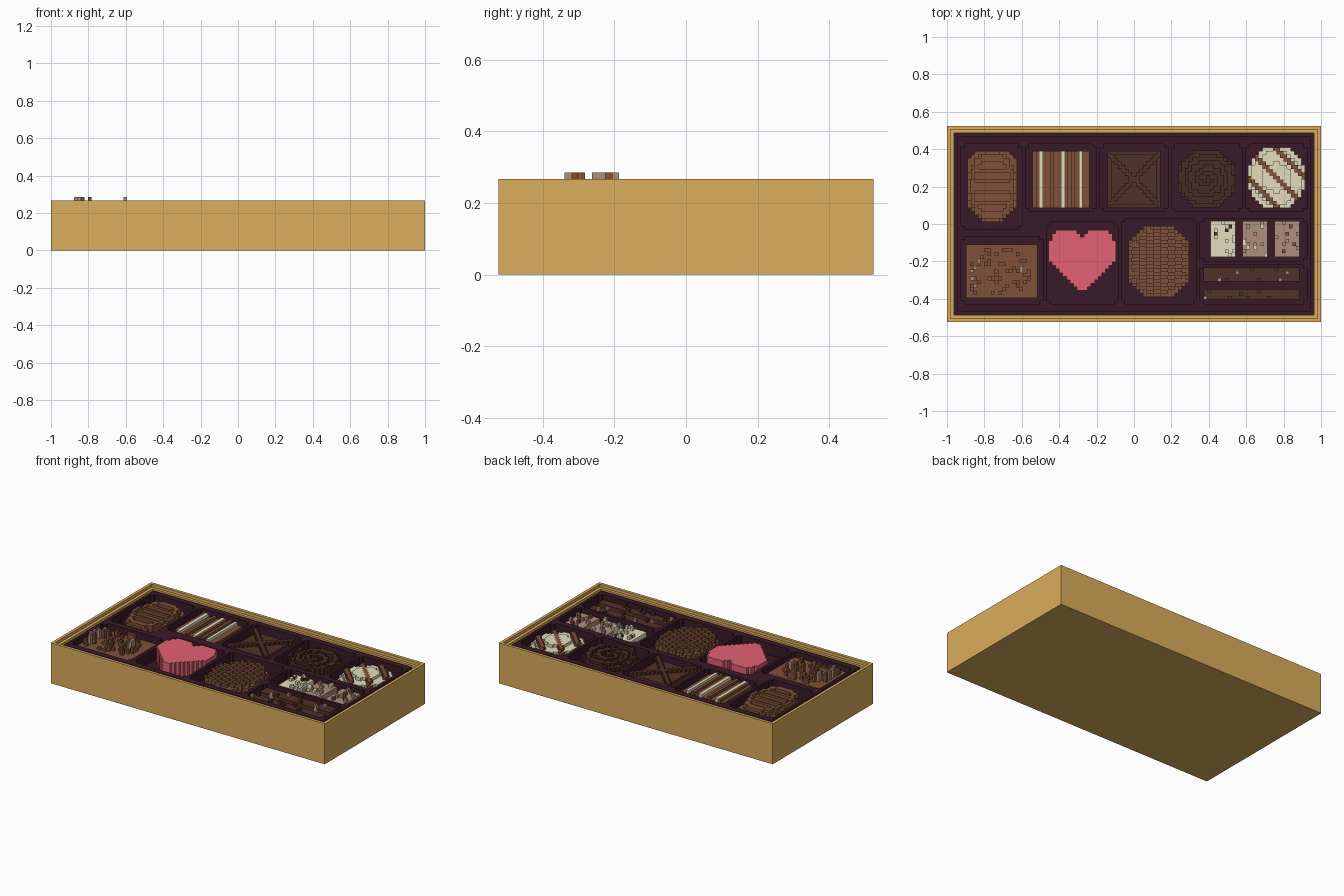
import bpy, bmesh, math, random

if "Cube" in bpy.data.objects:
    bpy.data.objects.remove(bpy.data.objects["Cube"])

random.seed(7)
U = 2 / 105                      # size of one block
NX, NY = 105, 55                 # box footprint in blocks
FLOOR = 9                        # level of the tray pockets


def lin(c):
    c /= 255
    return c / 12.92 if c <= 0.04045 else ((c + 0.055) / 1.055) ** 2.4


MATS = {}
for key, name, rgb in [
    ("gold", "gold card", (219, 173, 92)),
    ("tray", "plum tray", (58, 26, 41)),
    ("milk", "milk chocolate", (127, 81, 57)),
    ("dark", "dark chocolate", (82, 49, 40)),
    ("bitter", "bitter chocolate", (70, 43, 35)),
    ("cream", "white chocolate", (228, 222, 188)),
    ("nut", "nut praline", (176, 141, 122)),
    ("pink", "pink chocolate", (227, 97, 115)),
]:
    m = bpy.data.materials.new(name)
    m.diffuse_color = (*[lin(c) for c in rgb], 1)
    m.use_nodes = True
    m.node_tree.nodes["Principled BSDF"].inputs["Base Color"].default_value = m.diffuse_color
    MATS[key] = m


def pos(i, j, k):
    return ((i - NX / 2) * U, (j - NY / 2) * U, k * U)


def finish(bm, name, keys):
    me = bpy.data.meshes.new(name)
    bm.to_mesh(me)
    bm.free()
    for k in keys:
        me.materials.append(MATS[k])
    ob = bpy.data.objects.new(name, me)
    bpy.context.collection.objects.link(ob)
    return ob


def blocks(name, rect, fn, base=FLOOR, shift=(0, 0)):
    """Stepped block surface: fn(i, j) gives (level, colour) or None."""
    i0, i1, j0, j1 = rect
    cells = {}
    for i in range(i0, i1):
        for j in range(j0, j1):
            c = fn(i, j)
            if c:
                cells[i, j] = c
    keys = sorted({c[1] for c in cells.values()})
    bm = bmesh.new()

    def quad(pts, key):
        f = bm.faces.new([bm.verts.new(pos(*p)) for p in pts])
        f.material_index = keys.index(key)

    for (i, j), (h, key) in cells.items():
        ring = [(i, j), (i + 1, j), (i + 1, j + 1), (i, j + 1)]
        quad([(*p, h) for p in ring], key)
        for n, (di, dj) in enumerate([(0, -1), (1, 0), (0, 1), (-1, 0)]):
            low = cells.get((i + di, j + dj), (base,))[0]
            if low < h:
                a, b = ring[n], ring[(n + 1) % 4]
                quad([(*a, low), (*b, low), (*b, h), (*a, h)], key)
    bmesh.ops.remove_doubles(bm, verts=bm.verts, dist=U * 0.01)
    ob = finish(bm, name, keys)
    ob.location = (shift[0] * U, shift[1] * U, 0)


def in_rect(i, j, r, cut=0):
    """Inside a rectangle with corners cut off diagonally."""
    dx, dy = min(i - r[0], r[1] - 1 - i), min(j - r[2], r[3] - 1 - j)
    return dx >= 0 and dy >= 0 and dx + dy >= cut


def radius(i, j, r):
    """0 at the middle of the rectangle, 1 on its inscribed ellipse."""
    return math.hypot((2 * i + 1 - r[0] - r[1]) / (r[1] - r[0]),
                      (2 * j + 1 - r[2] - r[3]) / (r[3] - r[2]))


# gold box: rectangles (inset, level) joined into a stepped rim
bm = bmesh.new()
loops = []
for d, k in [(0, 0), (0, 14), (1, 14), (1, 13), (2, 13), (2, 12)]:
    loops.append([bm.verts.new(pos(*p, k)) for p in
                  [(d, d), (NX - d, d), (NX - d, NY - d), (d, NY - d)]])
for a, b in zip(loops, loops[1:]):
    for n in range(4):
        m = (n + 1) % 4
        bm.faces.new([a[n], a[m], b[m], b[n]])
bm.faces.new(loops[0][::-1])
finish(bm, "gold_box", ["gold"])

# tray with ten pockets and a groove along the rim
POCKETS = [(4, 21, 26, 50), (22, 42, 31, 50), (43, 62, 31, 50), (63, 83, 31, 50),
           (84, 101, 31, 50), (4, 27, 5, 24), (28, 48, 5, 28), (49, 70, 5, 29),
           (71, 101, 17, 29), (71, 101, 5, 16)]


def tray(i, j):
    if any(in_rect(i, j, p, 1) for p in POCKETS):
        return FLOOR, "tray"
    return (13 if in_rect(i, j, (3, NX - 3, 3, NY - 3)) else 12), "tray"


blocks("tray", (2, NX - 2, 2, NY - 2), tray, base=12)

# ribbed long chocolate
R1 = (6, 20, 28, 48)


def ribbed(i, j):
    if not in_rect(i, j, R1, 4 if j < 38 else 2):
        return None
    q = radius(i, j, R1)
    ridge = j % 3 == 0 and 8 <= i < 18 or 0.8 < q < 0.95
    return (11 if q > 1 else 13 if ridge else 12), "milk"


blocks("ribbed_chocolate", R1, ribbed, shift=(-0.3, 0))


# striped square chocolate
def striped(i, j):
    if i in (26, 32, 37):
        return 13, "cream"
    return (13 if i in (25, 29, 33, 35) else 12), "milk"


blocks("striped_chocolate", (24, 40, 32, 48), striped)

# dark square with raised cross
R3 = (45, 60, 32, 48)


def crossed(i, j):
    x, y = i - 52, j - 39.5
    edge = not in_rect(i, j, (46, 59, 33, 47))
    return (13 if abs(abs(x) - abs(y)) < 1 else 11 if edge else 12), "dark"


blocks("crossed_chocolate", R3, crossed)

# dark swirl
R4 = (65, 81, 32, 48)


def swirl(i, j):
    if not in_rect(i, j, R4, 4):
        return None
    a = math.atan2(j + 0.5 - 40, i + 0.5 - 73) / (2 * math.pi)
    turn = (radius(i, j, R4) * 2.6 + a) % 1
    return (13 if turn < 0.5 else 12), "bitter"


blocks("swirl_chocolate", R4, swirl, shift=(-0.2, 0.2))

# white round with diagonal drizzle
R5 = (85, 101, 32, 49)


def drizzled(i, j):
    q = radius(i, j, R5)
    if q > 1.04:
        return None
    if any(0 <= i + j - s <= 1 for s in (124, 132, 140)):
        return (13 if q < 0.85 else 12), "milk"
    return (13 if q < 0.5 else 12 if q < 0.9 else 11), "cream"


blocks("drizzled_chocolate", R5, drizzled, shift=(-0.5, 0))


# rectangular chocolate with chopped nuts on top
def nutty(i, j):
    if in_rect(i, j, (7, 24, 8, 21)) and random.random() < 0.28:
        if 10 <= j < 20 and (i < 12 or i in (13, 21)) and random.random() < 0.6:
            return 15, "nut" if random.random() < 0.5 else "milk"
        return random.choice([13, 13, 14]), "milk"
    return 12, "milk"


blocks("nut_chocolate", (6, 26, 7, 22), nutty, shift=(-0.6, -0.3))


# pink heart
def heart(i, j):
    d = abs(i - 38)
    ok = d <= min(9, j - 8) if j < 23 else {23: d <= 8, 24: 1 <= d <= 8, 25: 2 <= d <= 7}[j]
    return (14, "pink") if ok else None


blocks("pink_heart", (29, 48, 9, 26), heart, shift=(-0.5, -0.2))

# domed oval with a brick-like relief
R8 = (51, 68, 7, 27)


def woven(i, j):
    q = radius(i, j, R8)
    if not in_rect(i, j, R8, 4):
        return None
    bump = (i + 2 * (j % 2)) % 4 < 2
    return (11 if q > 0.98 else 12) + bump, "milk"


blocks("woven_chocolate", R8, woven)


# pieces with scattered crumbs: small squares and long bars
def crumbed(name, rect, key, crumb, level, chance):
    def fn(i, j):
        if random.random() < chance:
            return level + 1, crumb if random.random() < 0.3 else key
        return level, key
    blocks(name, rect, fn, shift=(0, 0.3))


for n, (a, b, key, crumb) in enumerate([(74, 81, "cream", "bitter"),
                                        (83, 90, "nut", "cream"),
                                        (92, 99, "nut", "milk")]):
    crumbed(f"small_square_{n + 1}", (a, b, 18, 28), key, crumb, 12, 0.13)
for n, (a, b) in enumerate([(11, 15), (6, 9)]):
    crumbed(f"long_bar_{n + 1}", (72, 99, a, b), "dark", "nut", 12, 0.1)
